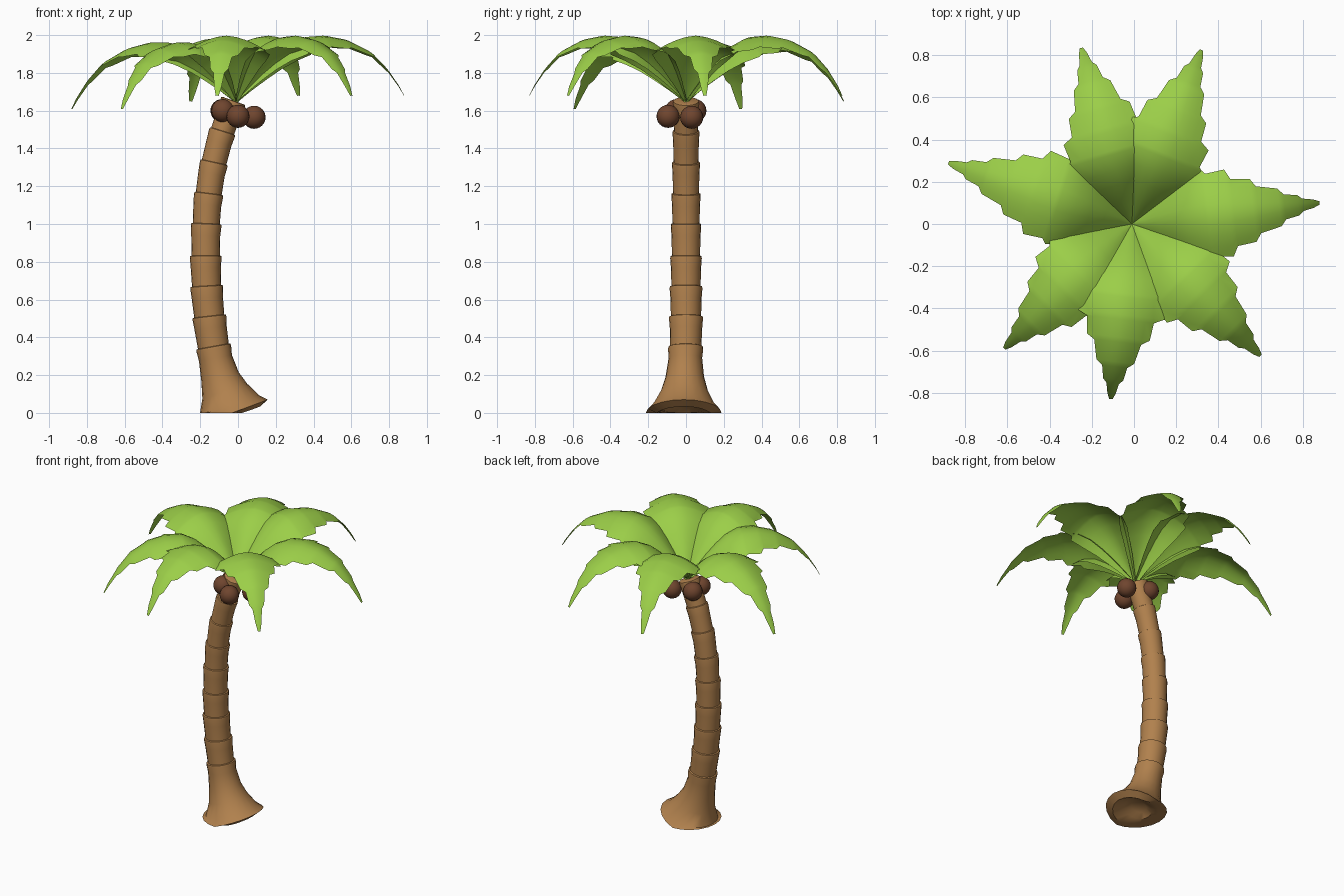
import bpy, math
from mathutils import Vector

if "Cube" in bpy.data.objects:
    bpy.data.objects.remove(bpy.data.objects["Cube"])


def material(name, rgb):
    m = bpy.data.materials.new(name)
    m.diffuse_color = (*rgb, 1)
    m.use_nodes = True
    m.node_tree.nodes["Principled BSDF"].inputs["Base Color"].default_value = m.diffuse_color
    return m


BARK = material("bark brown", (0.44, 0.22, 0.075))
LEAF = material("leaf green", (0.33, 0.62, 0.065))
NUT = material("coconut brown", (0.16, 0.06, 0.028))


def finish(obj, mat, angle):
    obj.data.materials.append(mat)
    bpy.ops.object.select_all(action='DESELECT')
    obj.select_set(True)
    bpy.context.view_layer.objects.active = obj
    bpy.ops.object.shade_smooth_by_angle(angle=math.radians(angle))


def add_mesh(name, verts, faces, mat, angle):
    me = bpy.data.meshes.new(name)
    me.from_pydata(verts, [], faces)
    me.update()
    obj = bpy.data.objects.new(name, me)
    bpy.context.collection.objects.link(obj)
    finish(obj, mat, angle)


# Trunk: rings swept along a curved path, flared foot, then lipped segments
SIDES = 20
foot = [(-0.03, 0.0, 0.20), (-0.045, 0.04, 0.165), (-0.07, 0.115, 0.125), (-0.095, 0.19, 0.102)]
joints = [(-0.13, 0.35), (-0.152, 0.51), (-0.166, 0.67), (-0.171, 0.83), (-0.168, 1.0),
          (-0.155, 1.16), (-0.127, 1.325), (-0.082, 1.49), (-0.025, 1.65)]
path = [Vector((x, 0, z)) for x, z, _ in foot] + [Vector((x, 0, z)) for x, z in joints]
rings = []
for i, c in enumerate(path):
    t = (path[min(i + 1, len(path) - 1)] - path[max(i - 1, 0)]).normalized()
    if i < len(foot):
        if i == 0:  # rounded underside with a shallow hollow
            rings += [(c + t * 0.05, t, 0.05), (c + t * 0.03, t, 0.09), (c - t * 0.02, t, 0.15)]
        rings.append((c, t, foot[i][2]))
    else:  # flared lip, then a step in to the next segment
        r = 0.093 - 0.025 * (i - len(foot)) / (len(joints) - 1)
        rings += [(c - t * 0.06, t, r * 0.955), (c - t * 0.012, t, r), (c, t, r * 0.985),
                  (c + t * 0.003, t, r * 0.89)]
verts, faces = [], []
for c, t, r in rings:
    side = Vector((t.z, 0, -t.x))
    shift = -0.012 * max(0, 1 - c.z / 0.4)
    for k in range(SIDES):
        a = 2 * math.pi * k / SIDES
        p = c + side * (r * math.cos(a)) + Vector((0, r * math.sin(a) + shift, 0))
        p.z = max(p.z, 0)
        verts.append(p)
for j in range(len(rings) - 1):
    for k in range(SIDES):
        n = (k + 1) % SIDES
        a, b = j * SIDES, (j + 1) * SIDES
        faces.append((a + k, a + n, b + n, b + k))
faces.append(tuple(reversed(range(SIDES))))
faces.append(tuple(range(len(verts) - SIDES, len(verts))))
add_mesh("trunk", verts, faces, BARK, 40)

# Coconuts clustered under the crown
for i, (x, y, z) in enumerate([(-0.085, 0.047, 1.60), (-0.08, -0.05, 1.60),
                               (0.0, -0.095, 1.57), (0.085, 0.03, 1.565)]):
    bpy.ops.mesh.primitive_uv_sphere_add(segments=20, ring_count=12, radius=0.061, location=(x, y, z))
    bpy.context.object.name = f"coconut_{i + 1}"
    finish(bpy.context.object, NUT, 60)

# Fronds: stations of (distance out, height, half width) with toothed edges
stations = [(0, 1.65, 0.01), (0.06, 1.727, 0.05), (0.13, 1.812, 0.10), (0.20, 1.885, 0.145),
            (0.27, 1.945, 0.19), (0.35, 1.985, 0.22), (0.37, 1.99, 0.198), (0.46, 1.997, 0.208),
            (0.485, 1.994, 0.16), (0.575, 1.977, 0.15), (0.60, 1.968, 0.112), (0.70, 1.918, 0.09),
            (0.725, 1.9, 0.06), (0.79, 1.832, 0.048), (0.81, 1.808, 0.03),
            (0.86, 1.735, 0.02), (0.89, 1.68, 0.008)]
tips = [(0.88, 0.10, 1.68), (0.32, 0.825, 1.68), (-0.25, 0.835, 1.65), (-0.88, 0.29, 1.61),
        (-0.615, -0.59, 1.61), (-0.11, -0.83, 1.68), (0.60, -0.625, 1.68)]
HALF = 4
for i, (tx, ty, tz) in enumerate(tips):
    out = Vector((tx + 0.01, ty, 0))
    length = out.length
    out.normalize()
    across = Vector((-out.y, out.x, 0))
    verts, faces = [], []
    for r, z, hw in stations:
        f = r / 0.89
        spine = Vector((-0.01, 0, z + (tz - 1.68) * f)) + out * (f * length)
        droop = (0.52 - 0.3 * f) * hw
        for k in range(-HALF, HALF + 1):
            u = k / HALF
            verts.append(spine + across * (u * hw) - Vector((0, 0, droop * abs(u) ** 1.7)))
    w = 2 * HALF + 1
    for j in range(len(stations) - 1):
        for k in range(w - 1):
            a = j * w + k
            faces.append((a, a + w, a + w + 1, a + 1))
    add_mesh(f"frond_{i + 1}", verts, faces, LEAF, 60)
